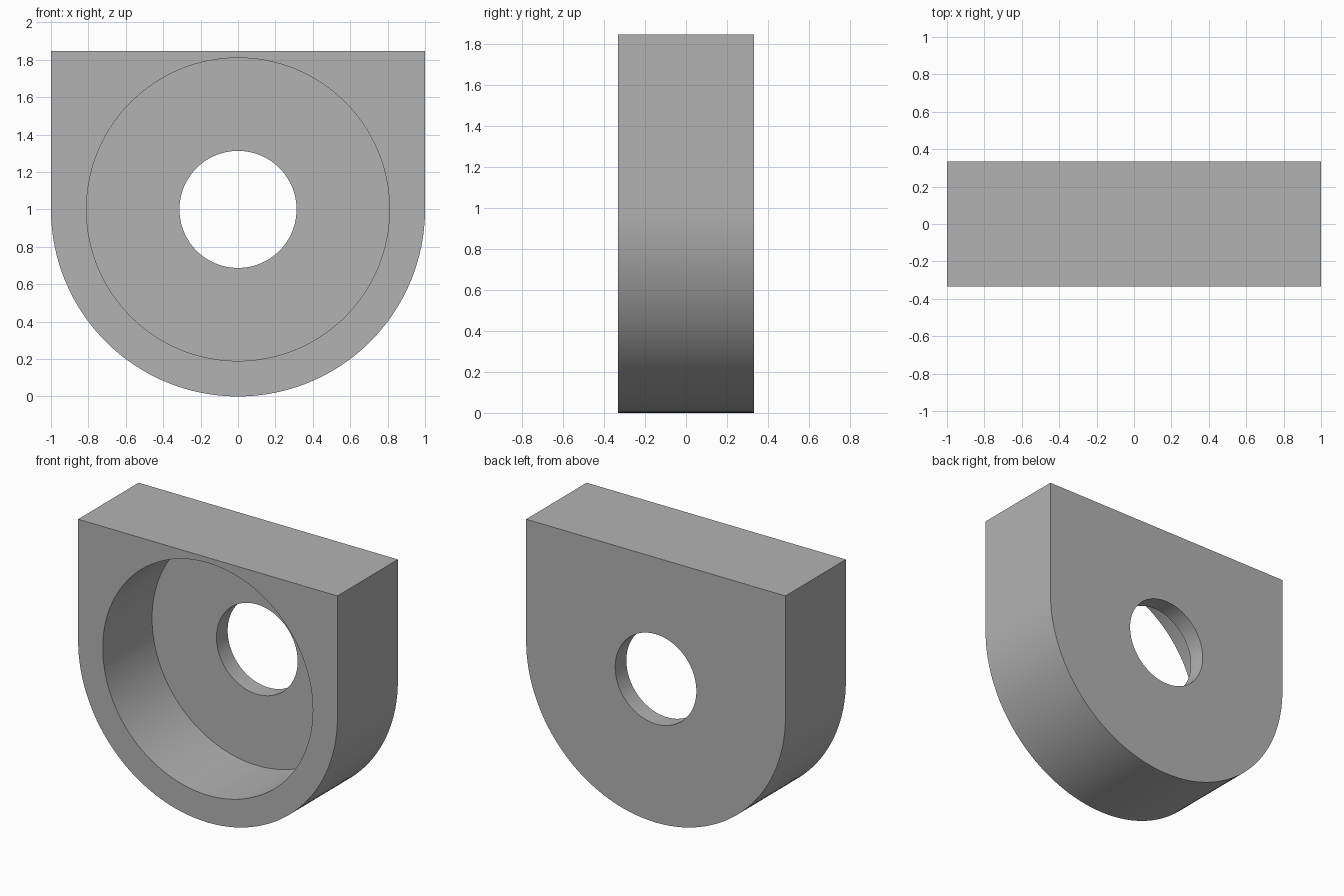
import bpy
import bmesh
from math import atan2, cos, pi, radians, sin

cube = bpy.data.objects.get("Cube")
if cube:
    bpy.data.objects.remove(cube, do_unlink=True)

RADIUS, TOP, HALF_DEPTH = 1.0, 0.847, 0.333
BORE, HOLE, FLOOR_Y = 0.81, 0.313, 0.21
SEGMENTS = 128

# Plain grey material
grey = bpy.data.materials.new("plain grey")
grey.use_nodes = True
colour = (0.45, 0.45, 0.45, 1)
grey.diffuse_color = colour
grey.node_tree.nodes["Principled BSDF"].inputs["Base Color"].default_value = colour

# Even angles, plus the two square upper corners
corner = atan2(TOP, RADIUS)
angles = sorted([2 * pi * i / SEGMENTS for i in range(SEGMENTS)] + [corner, pi - corner])


def outline(a):
    """Distance to the outer edge: round below, square above."""
    if sin(a) <= 0:
        return RADIUS
    return min(RADIUS / max(abs(cos(a)), 1e-6), TOP / max(sin(a), 1e-6))


def ring(bm, distance, y):
    return [bm.verts.new((distance(a) * cos(a), y, RADIUS + distance(a) * sin(a)))
            for a in angles]


def bore(a):
    return BORE


def hole(a):
    return HOLE


# Housing: rings around the section, from outer wall through bore and hole
bm = bmesh.new()
section = [(outline, HALF_DEPTH), (outline, -HALF_DEPTH), (bore, -HALF_DEPTH),
           (bore, FLOOR_Y), (hole, FLOOR_Y), (hole, HALF_DEPTH)]
rings = [ring(bm, distance, y) for distance, y in section]
for first, second in zip(rings, rings[1:] + rings[:1]):
    for i in range(len(angles)):
        j = (i + 1) % len(angles)
        bm.faces.new((first[i], first[j], second[j], second[i]))
bmesh.ops.recalc_face_normals(bm, faces=bm.faces)

mesh = bpy.data.meshes.new("bearing_housing")
bm.to_mesh(mesh)
bm.free()
mesh.materials.append(grey)
housing = bpy.data.objects.new("bearing_housing", mesh)
bpy.context.collection.objects.link(housing)

# Smooth the curved walls, keep the rims sharp
bpy.ops.object.select_all(action="DESELECT")
housing.select_set(True)
bpy.context.view_layer.objects.active = housing
bpy.ops.object.shade_smooth_by_angle(angle=radians(30))
